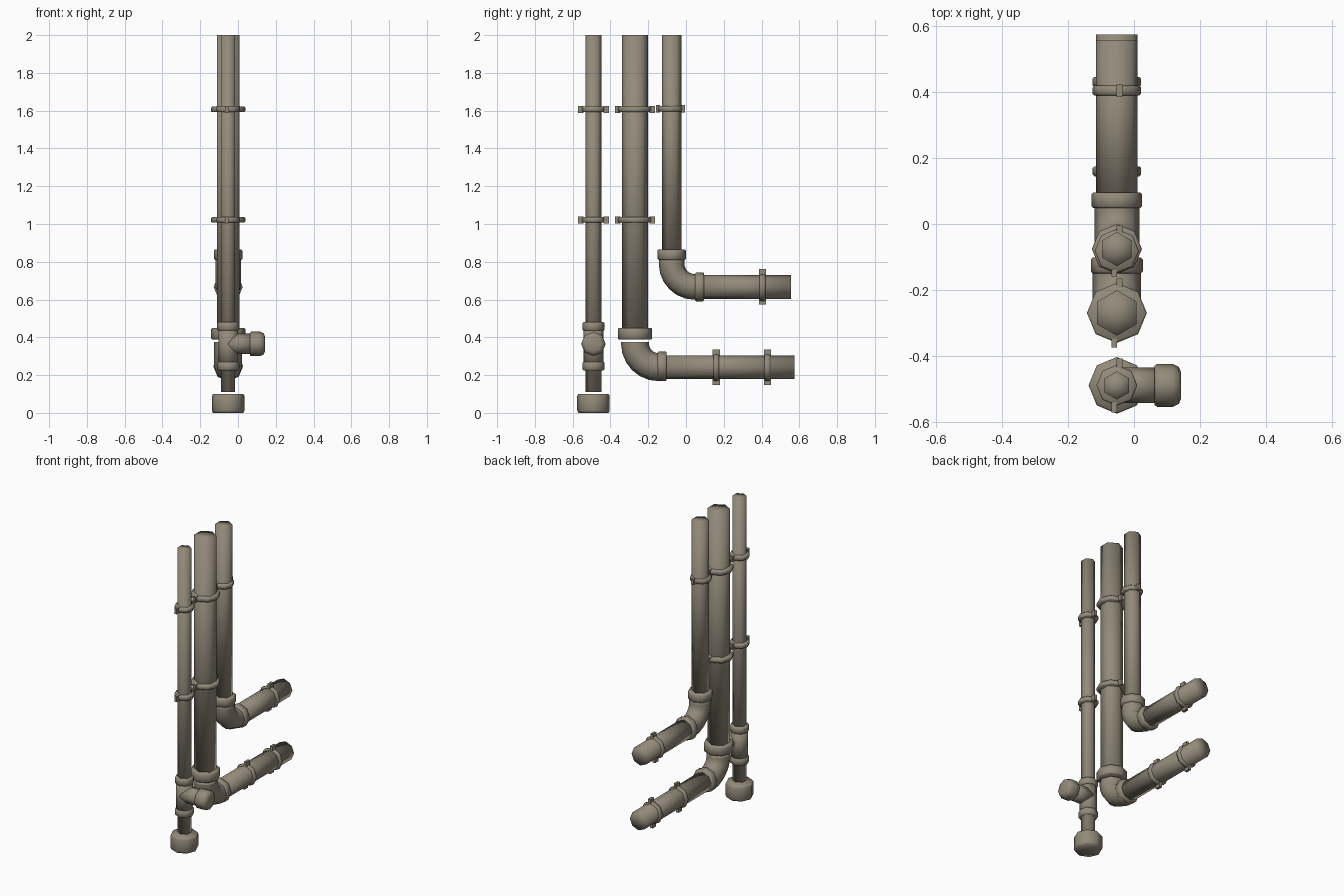
import bpy, bmesh, math
from mathutils import Vector

if "Cube" in bpy.data.objects:
    bpy.data.objects.remove(bpy.data.objects["Cube"])

mat = bpy.data.materials.new("weathered_grey_brown")
mat.diffuse_color = (0.29, 0.255, 0.195, 1)
mat.use_nodes = True
mat.node_tree.nodes["Principled BSDF"].inputs["Base Color"].default_value = mat.diffuse_color

X0 = -0.052                       # all pipes share this x
X, Y, Z = Vector((1, 0, 0)), Vector((0, 1, 0)), Vector((0, 0, 1))
FRAMES = {'X': (X, Y, Z), 'Y': (Y, X, Z), 'Z': (Z, X, Y)}


def finish(name, bm, smooth=True):
    bmesh.ops.recalc_face_normals(bm, faces=bm.faces[:])
    for f in bm.faces:
        f.smooth = smooth
    me = bpy.data.meshes.new(name)
    bm.to_mesh(me)
    bm.free()
    me.materials.append(mat)
    ob = bpy.data.objects.new(name, me)
    bpy.context.collection.objects.link(ob)
    return ob


def skin(name, rings, start, end):
    """Skin a list of vertex rings and close both ends with triangle fans."""
    bm = bmesh.new()
    rows = [[bm.verts.new(p) for p in r] for r in rings]
    n = len(rows[0])
    for a, b in zip(rows, rows[1:]):
        for i in range(n):
            j = (i + 1) % n
            bm.faces.new((a[i], a[j], b[j], b[i]))
    for row, tip in ((rows[0], start), (rows[-1], end)):
        c = bm.verts.new(tip)
        for i in range(n):
            bm.faces.new((row[i], row[(i + 1) % n], c))
    return finish(name, bm)


def circle(c, u, v, r, sides, phase=0.0):
    return [c + r * (math.cos(phase + math.tau * i / sides) * u +
                     math.sin(phase + math.tau * i / sides) * v) for i in range(sides)]


def lathe(name, axis, origin, profile, sides=8, phase=0.0):
    """Profile is (radius, distance along axis)."""
    w, u, v = FRAMES[axis]
    o = Vector(origin)
    rings = [circle(o + w * t, u, v, r, sides, phase) for r, t in profile]
    return skin(name, rings, o + w * profile[0][1], o + w * profile[-1][1])


def pipe(name, axis, origin, r, a, b, sides=8, phase=0.0):
    return lathe(name, axis, origin, [(r, a), (r, b)], sides, phase)


def collar(name, axis, origin, r, a, b):
    e = 0.006
    return lathe(name, axis, origin, [(r - e, a), (r, a + e), (r, b - e), (r - e, b)])


def clamp(name, axis, centre, r, reach, width=0.034):
    """Band with two bolt tabs on opposite sides."""
    c = Vector(centre)
    w, u, v = FRAMES[axis]
    collar(name + "_band", axis, centre, r, -width * 0.45, width * 0.45)
    for side, s in (("a", -1), ("b", 1)):
        bm = bmesh.new()
        bmesh.ops.create_cube(bm, size=1)
        inner = r * 0.85
        mid = c + v * s * (inner + reach) / 2 - u * s * -0.008
        for p in bm.verts:
            q = p.co.copy()
            p.co = mid + u * q.x * 0.018 + v * q.y * (reach - inner) + w * q.z * width * 1.1
        finish(name + "_tab_" + side, bm, False)


def elbow(name, y0, z1, bend, r, z_top, y_end):
    """Quarter bend from a vertical pipe at y0 to a horizontal pipe at z1."""
    cy, cz = y0 + bend, z1 + bend
    rings = [circle(Vector((X0, y0, z_top)), X, -Y, r, 8)]
    for k in range(7):
        a = math.pi / 2 * k / 6
        d = Vector((0, -math.cos(a), -math.sin(a)))
        rings.append(circle(Vector((X0, cy, cz)) + d * bend, X, d, r, 8))
    rings.append(circle(Vector((X0, y_end, z1)), X, -Z, r, 8))
    skin(name, rings, (X0, y0, z_top), (X0, y_end, z1))


HEX = math.pi / 2                 # hexagon corner toward front and back

# thin front downpipe with tee, capped branch and floor drain
YA = -0.49
a0 = (X0, YA, 0)
pipe("front_pipe", 'Z', a0, 0.043, 0.11, 2.0, 6, HEX)
lathe("floor_drain", 'Z', a0, [(0.080, 0), (0.086, 0.012), (0.086, 0.09), (0.080, 0.1)])
pipe("tee_body", 'Z', a0, 0.052, 0.25, 0.45)
collar("tee_lower_collar", 'Z', a0, 0.059, 0.225, 0.27)
collar("tee_upper_collar", 'Z', a0, 0.059, 0.435, 0.48)
branch = (0, YA, 0.365)
pipe("tee_branch", 'X', branch, 0.054, X0, 0.08)
lathe("branch_cap", 'X', branch,
      [(0.060, 0.063), (0.065, 0.07), (0.065, 0.118), (0.056, 0.136), (0.040, 0.143)])

# wide middle downpipe turning to the back near the floor
YB, ZB = -0.270, 0.242
b0 = (X0, YB, 0)
pipe("middle_pipe", 'Z', b0, 0.069, 0.42, 2.0, 6, HEX)
collar("middle_upper_collar", 'Z', b0, 0.091, 0.388, 0.45)
elbow("middle_elbow", YB, ZB, 0.125, 0.074, 0.375, -0.13)
collar("middle_lower_collar", 'Y', (X0, 0, ZB + 0.005), 0.079, -0.15, -0.102)
pipe("lower_outlet", 'Y', (X0, 0, ZB), 0.063, -0.13, 0.575)

# rear downpipe turning to the back higher up
YC, ZC = -0.076, 0.667
c0 = (X0, YC, 0)
pipe("rear_pipe", 'Z', c0, 0.052, 0.83, 2.0, 6, HEX)
collar("rear_upper_collar", 'Z', c0, 0.076, 0.81, 0.865)
elbow("rear_elbow", YC, ZC, 0.122, 0.068, 0.825, 0.07)
collar("rear_lower_collar", 'Y', (X0, 0, ZC), 0.077, 0.048, 0.096)
pipe("upper_outlet", 'Y', (X0, 0, ZC), 0.063, 0.07, 0.557)

# clamps on the downpipes
for level, z in (("low", 1.022), ("high", 1.607)):
    clamp("front_clamp_" + level, 'Z', (X0, YA, z), 0.062, 0.082)
    clamp("middle_clamp_" + level, 'Z', (X0, YB, z), 0.091, 0.105)
clamp("rear_clamp", 'Z', (X0, YC - 0.006, 1.61), 0.067, 0.078)

# clamps on the outlets
for name, y, z in (("lower_outlet_clamp_inner", 0.16, ZB),
                   ("lower_outlet_clamp_outer", 0.431, ZB),
                   ("upper_outlet_clamp", 0.405, ZC)):
    clamp(name, 'Y', (X0, y, z), 0.074, 0.094)
